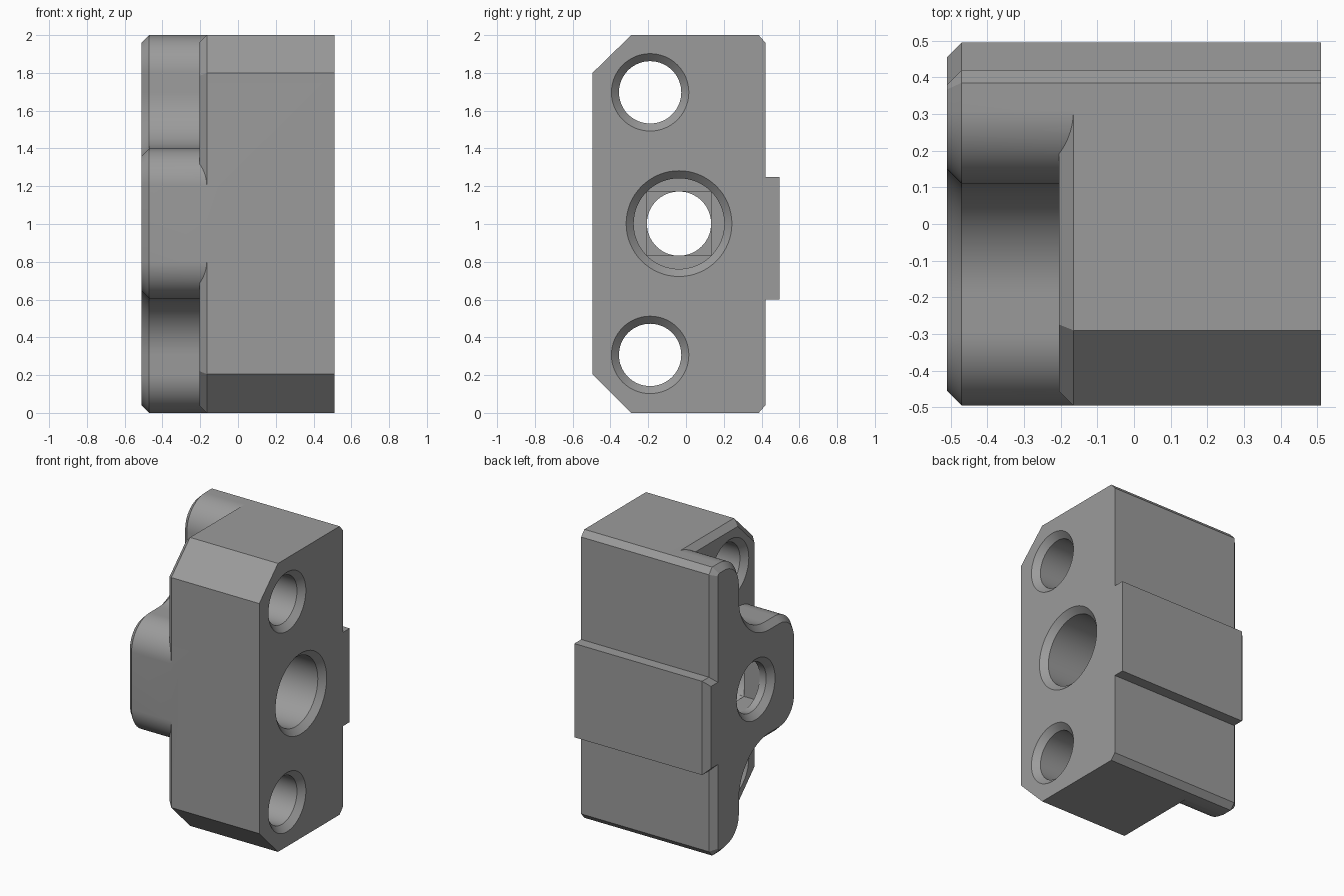
import bpy, bmesh, math
from mathutils import Vector

if "Cube" in bpy.data.objects:
    bpy.data.objects.remove(bpy.data.objects["Cube"])

grey = bpy.data.materials.new("plain_grey")
grey.diffuse_color = (0.33, 0.33, 0.33, 1)
grey.use_nodes = True
grey.node_tree.nodes["Principled BSDF"].inputs["Base Color"].default_value = grey.diffuse_color


def loft(name, rings):
    """Solid through matching closed rings of 3D points."""
    bm = bmesh.new()
    loops = [[bm.verts.new(p) for p in ring] for ring in rings]
    n = len(loops[0])
    for a, b in zip(loops, loops[1:]):
        for i in range(n):
            j = (i + 1) % n
            bm.faces.new((a[i], a[j], b[j], b[i]))
    bm.faces.new(loops[0])
    bm.faces.new(loops[-1])
    bmesh.ops.recalc_face_normals(bm, faces=bm.faces)
    me = bpy.data.meshes.new(name)
    bm.to_mesh(me)
    bm.free()
    ob = bpy.data.objects.new(name, me)
    bpy.context.collection.objects.link(ob)
    me.materials.append(grey)
    return ob


def inset(pts, d):
    """Mitred inward offset of a counter-clockwise outline."""
    out = []
    for i, p in enumerate(pts):
        p = Vector(p)
        e1 = (p - Vector(pts[i - 1])).normalized()
        e2 = (Vector(pts[(i + 1) % len(pts)]) - p).normalized()
        n1, n2 = Vector((-e1.y, e1.x)), Vector((-e2.y, e2.x))
        out.append(p + (n1 + n2) * d / (1 + n1.dot(n2)))
    return out


def prism(name, pts, x0, x1, c=0.04):
    """Outline in y,z extruded along x, chamfered at the left end."""
    at = lambda x, o: [(x, p[0], p[1]) for p in o]
    return loft(name, [at(x0, inset(pts, c)), at(x0 + c, pts), at(x1, pts)])


def turned(name, y, z, stations, n=64):
    """Round cutter along x from (x, radius) stations."""
    return loft(name, [[(x, y + r * math.cos(2 * math.pi * i / n),
                         z + r * math.sin(2 * math.pi * i / n)) for i in range(n)]
                       for x, r in stations])


def arc(y, z, r, a0, a1, n=16):
    return [(y + r * math.cos(math.radians(a0 + (a1 - a0) * i / n)),
             z + r * math.sin(math.radians(a0 + (a1 - a0) * i / n)))
            for i in range(n + 1)]


def boolean(target, tool, op):
    m = target.modifiers.new("cut", 'BOOLEAN')
    m.operation, m.solver, m.object = op, 'EXACT', tool
    bpy.context.view_layer.objects.active = target
    bpy.ops.object.modifier_apply(modifier=m.name)
    bpy.data.objects.remove(tool)


# Back edge with guide tab, shared by both halves
back = [(0.385, 0), (0.42, 0.04), (0.42, 0.6), (0.495, 0.6),
        (0.495, 1.25), (0.42, 1.25), (0.42, 1.96), (0.385, 2)]

# Main block with chamfered front corners
block = prism("clamp_block",
              [(-0.495, 0.205), (-0.29, 0)] + back + [(-0.29, 2), (-0.495, 1.8)],
              -0.205, 0.51)

# Scalloped boss that leaves room round the screw holes
upper = (arc(0.31, 1.8, 0.2, 90, 180) + arc(-0.19, 1.7, 0.3, 0, -90)
         + arc(-0.295, 1.2, 0.2, 90, 180))
lower = [(y, 2.005 - z) for y, z in reversed(upper)]
lower[-1] = (lower[-1][0], 0)
boss = prism("scalloped_boss", back + upper + lower, -0.51, -0.1)
boolean(block, boss, 'UNION')

# Screw holes, countersunk at both ends
for z in (0.307, 1.697):
    boolean(block, turned("screw_cutter", -0.19, z,
            [(-0.215, 0.215), (-0.165, 0.165), (0.47, 0.165), (0.52, 0.215)]),
            'DIFFERENCE')

# Central bore: round mouth, square seat, wide counterbore
cy, cz, h = -0.037, 1.002, 0.17
boolean(block, turned("mouth_cutter", cy, cz,
        [(-0.52, 0.22), (-0.47, 0.17), (-0.35, 0.17)]), 'DIFFERENCE')
square = [(cy - h, cz - h), (cy + h, cz - h), (cy + h, cz + h), (cy - h, cz + h)]
boolean(block, loft("seat_cutter", [[(x, y, z) for y, z in square]
        for x in (-0.42, -0.25)]), 'DIFFERENCE')
boolean(block, turned("counterbore_cutter", cy, cz,
        [(-0.3, 0.24), (0.47, 0.24), (0.52, 0.29)]), 'DIFFERENCE')

# Smooth curved walls, keep chamfers crisp
bpy.ops.object.select_all(action='DESELECT')
block.select_set(True)
bpy.context.view_layer.objects.active = block
bpy.ops.object.shade_smooth_by_angle(angle=math.radians(25))
